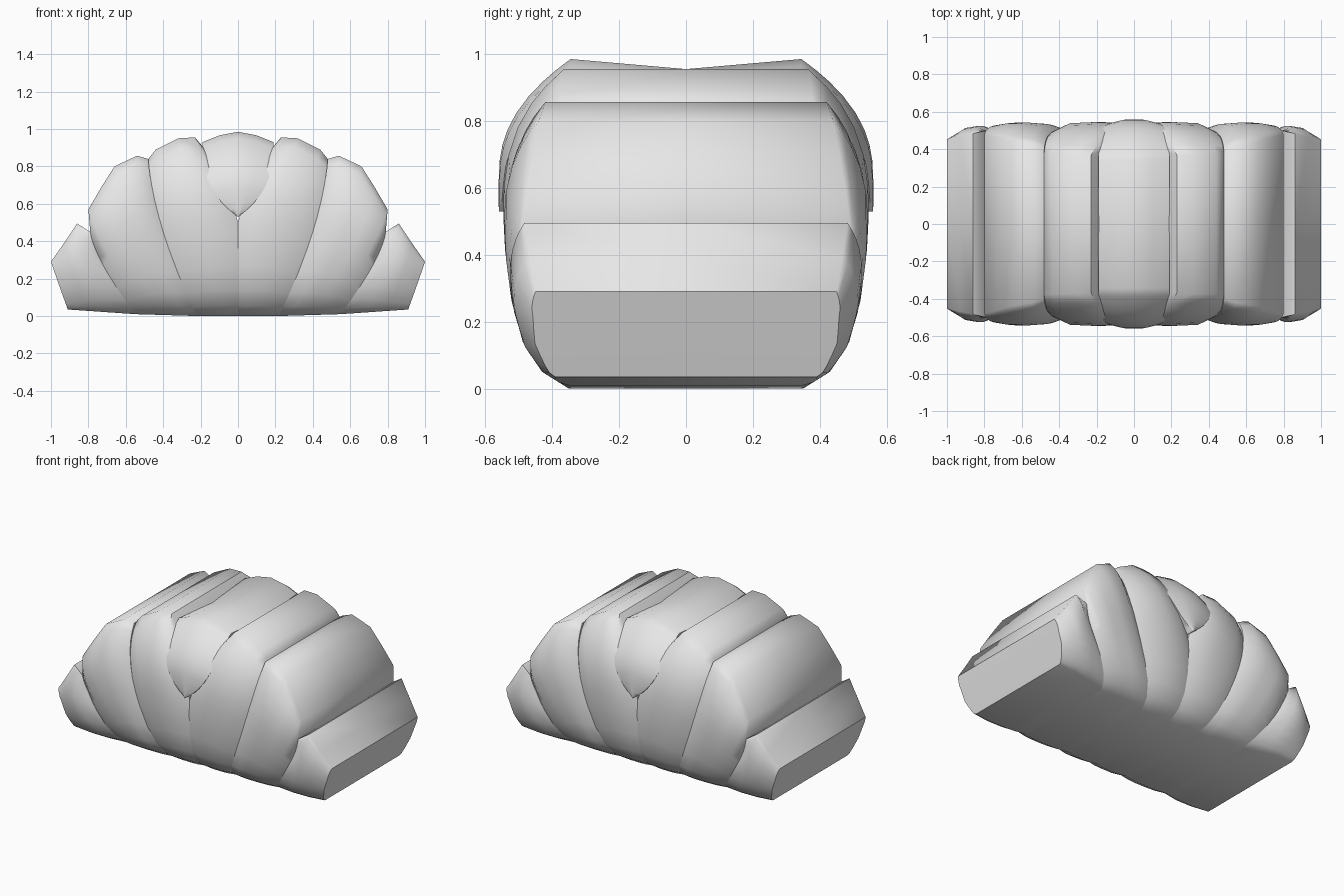
import bpy, bmesh, math
from mathutils import Vector

cube = bpy.data.objects.get("Cube")
if cube:
    bpy.data.objects.remove(cube)

grey = bpy.data.materials.new("plain_grey")
grey.use_nodes = True
grey.diffuse_color = (0.8, 0.8, 0.8, 1)
grey.node_tree.nodes["Principled BSDF"].inputs["Base Color"].default_value = (0.8, 0.8, 0.8, 1)

LEVELS = (0, .05, .13, .25, .4, .5, .6, .7, .8, .88, .94, 1)
# Half depth of the body at each height
DEPTH = ((0, .35), (.05, .43), (.13, .485), (.25, .52), (.4, .54), (.55, .548), (2, .548))


def half_depth(z):
    for (z0, d0), (z1, d1) in zip(DEPTH, DEPTH[1:]):
        if z <= z1:
            return d0 + (d1 - d0) * (max(z, 0) - z0) / (z1 - z0)


def along(path, t):
    """Point on the quadratic curve through three points."""
    a, b, c = (Vector(p) for p in path)
    return a * (2*t - 1) * (t - 1) + b * 4 * t * (1 - t) + c * t * (2*t - 1)


def lobe(name, inner, outer, arc, rim, start=.45, groove=.05, swell=0, dip=0, side=1):
    """Puffy fan-shaped lobe between two edge curves, closed by a top arc."""
    arc = [Vector(p) for p in arc]
    n, last = len(arc), len(LEVELS) - 1
    bm = bmesh.new()
    grid = []
    for t in LEVELS:
        rows = [[], [], []]
        for i, top in enumerate(arc):
            s = i / (n - 1)
            p = along(inner, t).lerp(along(outer, t), s)
            p += (top - arc[0].lerp(arc[-1], s)) * t
            edge = rim[0] + (rim[1] - rim[0]) * s
            full = half_depth(p.y) + swell
            full -= groove * abs(2*s - 1)**3 * min(1, .3 + t)
            fade = 1 - (max(0, t - start) / (1 - start))**3
            y = edge + (full - edge) * fade
            for k in range(3):
                z = p.y - (dip if k == 1 and t == 1 else 0)
                rows[k].append(bm.verts.new((side * p.x, (k - 1) * y, z)))
        grid.append(rows)

    def quad(*keys):
        bm.faces.new([grid[j][k][i] for j, k, i in keys])

    # Front and back skins, side walls, then base and top
    for j in range(last):
        for i in range(n - 1):
            for k in (0, 2):
                quad((j, k, i), (j, k, i+1), (j+1, k, i+1), (j+1, k, i))
        for k in (0, 1):
            for i in (0, n - 1):
                quad((j, k, i), (j, k+1, i), (j+1, k+1, i), (j+1, k, i))
    for j in (0, last):
        for k in (0, 1):
            for i in range(n - 1):
                quad((j, k, i), (j, k, i+1), (j, k+1, i+1), (j, k+1, i))
    bmesh.ops.delete(bm, geom=[v for v in bm.verts if not v.link_faces], context='VERTS')
    bmesh.ops.remove_doubles(bm, verts=bm.verts, dist=.0005)
    bmesh.ops.recalc_face_normals(bm, faces=bm.faces)
    mesh = bpy.data.meshes.new(name)
    bm.to_mesh(mesh)
    bm.free()
    mesh.materials.append(grey)
    obj = bpy.data.objects.new(name, mesh)
    bpy.context.collection.objects.link(obj)
    bpy.ops.object.select_all(action='DESELECT')
    obj.select_set(True)
    bpy.context.view_layer.objects.active = obj
    bpy.ops.object.shade_smooth_by_angle(angle=math.radians(50))


# Pointed flap over the middle
lobe("centre_flap",
     ((0, .53), (-.15, .7), (-.19, .93)), ((0, .53), (.15, .7), (.19, .93)),
     ((-.19, .93), (-.1, .966), (0, .985), (.1, .966), (.19, .93)),
     (.345, .345), start=.2, groove=.025, swell=.012, dip=.03)

# Lobes on each side, from the middle outwards
seam = ((.22, 0), (.4, .45), (.48, .84))
end_seam = ((.55, .01), (.72, .27), (.79, .45))
for word, side in (("left", 1), ("right", -1)):
    lobe(word + "_inner_lobe", ((0, 0), (0, .5), (.2, .92)), seam,
         ((.2, .92), (.23, .955), (.32, .95), (.44, .89), (.48, .84)),
         (.36, .38), side=side)
    lobe(word + "_outer_lobe", seam, end_seam,
         ((.48, .84), (.54, .857), (.66, .8), (.73, .69), (.8, .57), (.79, .45)),
         (.4, .5), side=side)
    lobe(word + "_end_lobe", end_seam, ((.91, .035), (.955, .16), (1, .29)),
         ((.79, .45), (.86, .495), (.93, .39), (1, .29)),
         (.5, .45), start=.3, side=side)
